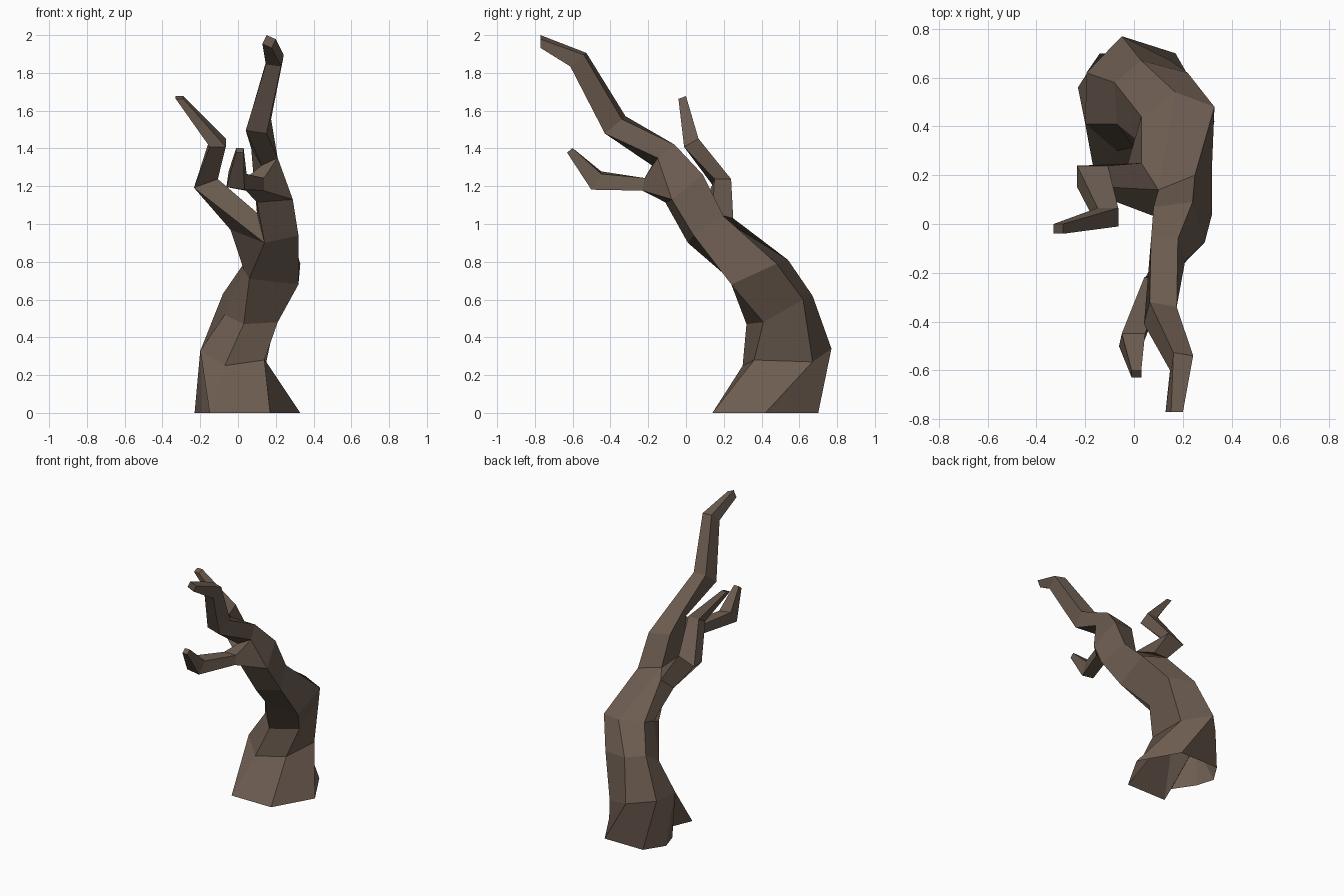
import bpy
import bmesh
from math import cos, sin, radians
from mathutils import Euler, Vector

default_cube = bpy.data.objects.get("Cube")
if default_cube:
    bpy.data.objects.remove(default_cube, do_unlink=True)

# One bark colour for the whole tree
bark = bpy.data.materials.new("brown_bark")
bark.use_nodes = True
bark.diffuse_color = (0.15, 0.107, 0.08, 1)
shader = bark.node_tree.nodes["Principled BSDF"]
shader.inputs["Base Color"].default_value = bark.diffuse_color
shader.inputs["Roughness"].default_value = 0.9

tree = bmesh.new()


def section(centre, radii, pitch=0, lean=0, roll=0):
    """Add a tilted four-sided cross-section, counter-clockwise from front left."""
    tilt = Euler((radians(pitch), radians(lean), 0)).to_matrix()
    corners = []
    for i in range(4):
        angle = radians(225 + i * 90 + roll)
        offset = Vector((radii[0] * cos(angle), radii[1] * sin(angle), 0))
        corners.append(tree.verts.new(Vector(centre) + tilt @ offset))
    return corners


def outline(*corners):
    """Add an irregular cross-section, in the same order."""
    return [tree.verts.new(corner) for corner in corners]


def loft(*sections):
    """Skin neighbouring cross-sections; repeated corners give triangles."""
    for lower, upper in zip(sections, sections[1:]):
        count = len(lower)
        for i in range(count):
            j = (i + 1) % count
            corners = (lower[i], lower[j], upper[j], upper[i])
            tree.faces.new(list(dict.fromkeys(corners)))


def limb(*sections):
    """Skin a limb and close its tip."""
    loft(*sections)
    tree.faces.new(sections[-1])


# Open, flared foot with a hollow on its right side
foot = outline((-.15, .14, 0), (.17, .14, 0), (.33, .42, 0), (.17, .7, 0),
               (-.14, .7, 0), (-.23, .56, 0), (-.19, .43, 0), (-.09, .28, 0))

# Six-sided trunk, bending forward
ankle = outline((-.07, .3, .25), (.14, .36, .28), (.15, .67, .27),
                (-.05, .77, .34), (-.195, .62, .34), (-.2, .41, .33))
shin = outline((.03, .32, .47), (.21, .41, .48), (.22, .62, .6),
               (.03, .67, .62), (-.08, .58, .63), (-.07, .41, .52))
bend = outline((.06, .23, .71), (.32, .24, .68), (.33, .48, .79),
               (.17, .54, .81), (.03, .44, .79), (.03, .33, .76))

# The trunk ends in a pinched section where it forks
fork = outline((.14, .01, .9), (.32, .04, .94), (.25, .2, 1.04),
               (.1, .14, 1.06), (.03, .25, 1.03), (-.04, .2, .97))
loft(foot + foot[:1], ankle + ankle[-1:] * 3)
loft(ankle, shin, bend, fork)
front, right, back_right, crotch, back_left, left = fork

# Main bough, continuing from one half of the fork
elbow = outline((.1, -.11, 1.115), (.29, -.075, 1.13), (.24, .09, 1.26), (.08, .07, 1.28))
wrist = outline((.125, -.18, 1.31), (.21, -.15, 1.35), (.18, -.06, 1.42), (.07, -.06, 1.4))
limb(
    [front, right, back_right, crotch],
    elbow,
    wrist,
    section((.108, -.375, 1.525), (.08, .085), pitch=40, roll=-12),
    section((.195, -.57, 1.87), (.058, .068), pitch=40, roll=-10),
    section((.165, -.77, 1.966), (.038, .036), pitch=90, roll=-25),
)

# Side branch, continuing from the other half of the fork
limb(
    [front, crotch, back_left, left],
    section((-.17, .195, 1.215), (.095, .062), lean=-20),
    section((-.107, .028, 1.43), (.06, .062), pitch=30),
    section((-.31, -.02, 1.67), (.028, .03), pitch=20),
)

# Low twig, growing forward out of the bough's front face and turning up
twig_root = elbow[:2] + wrist[1::-1]
tree.faces.remove(tree.faces.get(twig_root))
limb(
    twig_root,
    section((.09, -.225, 1.21), (.068, .048), pitch=80),
    section((-.008, -.475, 1.23), (.068, .07), pitch=58, lean=8),
    section((.01, -.615, 1.39), (.028, .027), pitch=40),
)

# Flat-shaded object
bmesh.ops.recalc_face_normals(tree, faces=tree.faces[:])
mesh = bpy.data.meshes.new("bare_tree")
tree.to_mesh(mesh)
tree.free()
mesh.materials.append(bark)
bare_tree = bpy.data.objects.new("bare_tree", mesh)
bpy.context.collection.objects.link(bare_tree)
